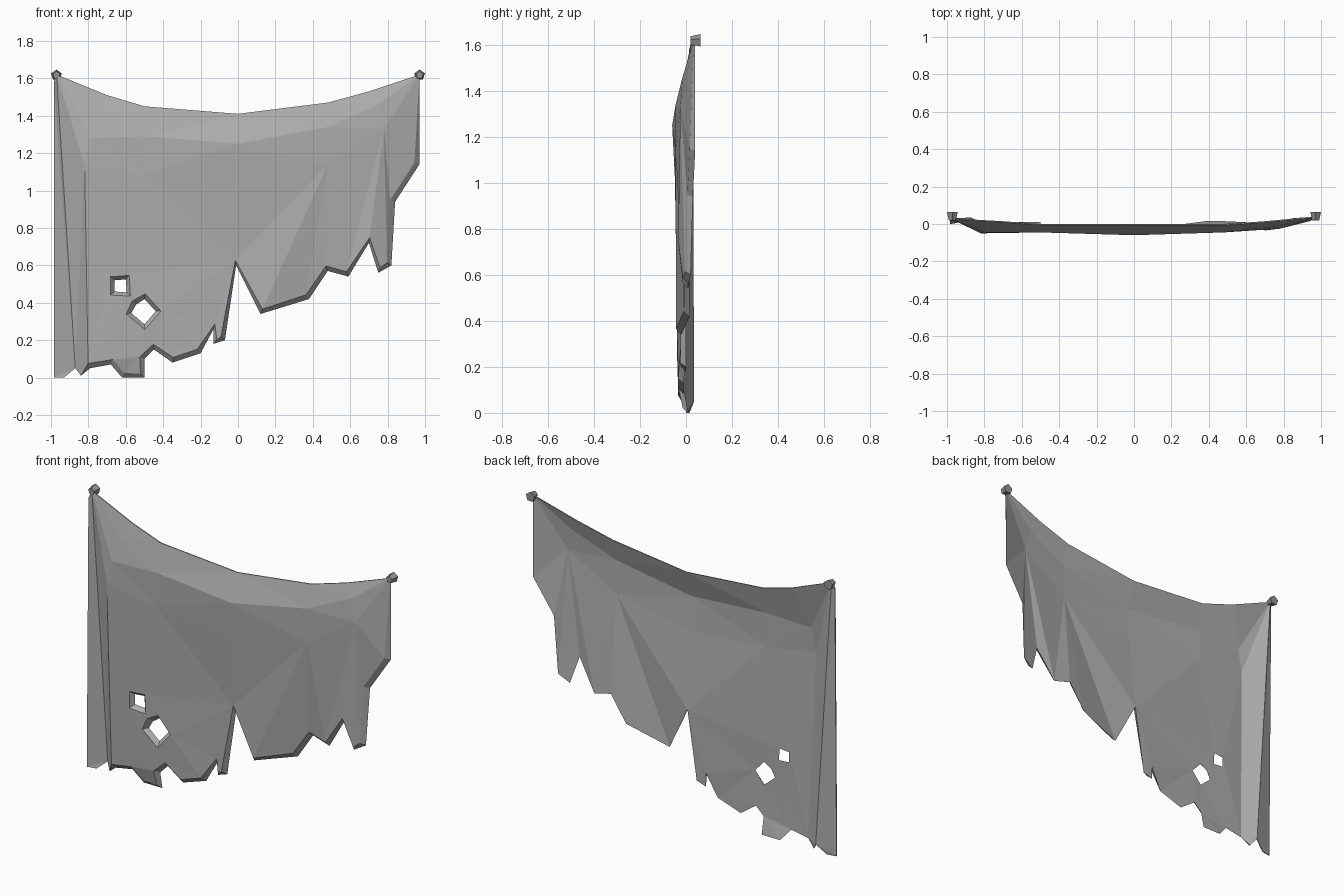
import bpy
import bmesh
import math
from mathutils import Vector
from mathutils.geometry import delaunay_2d_cdt

cube = bpy.data.objects.get("Cube")
if cube:
    bpy.data.objects.remove(cube, do_unlink=True)


def make_material(name, colour):
    material = bpy.data.materials.new(name)
    material.use_nodes = True
    material.diffuse_color = colour
    material.node_tree.nodes["Principled BSDF"].inputs["Base Color"].default_value = colour
    return material


def make_object(name, bm, material):
    bmesh.ops.recalc_face_normals(bm, faces=bm.faces)
    mesh = bpy.data.meshes.new(name)
    bm.to_mesh(mesh)
    bm.free()
    mesh.materials.append(material)
    item = bpy.data.objects.new(name, mesh)
    bpy.context.scene.collection.objects.link(item)
    return item


def inside(point, loop):
    """Even-odd test of a point against a closed loop."""
    result = False
    for a, b in zip(loop, loop[1:] + loop[:1]):
        if (a[1] > point.y) != (b[1] > point.y):
            if point.x < a[0] + (point.y - a[1]) * (b[0] - a[0]) / (b[1] - a[1]):
                result = not result
    return result


def inset_direction(loop, i):
    """Unit direction from a rim point into the cloth."""
    here = Vector(loop[i][:2])
    d1 = (here - Vector(loop[i - 1][:2])).normalized()
    d2 = (Vector(loop[(i + 1) % len(loop)][:2]) - here).normalized()
    n = Vector((d1.y + d2.y, -d1.x - d2.x))
    return n.normalized()


grey = make_material("cloth grey", (0.42, 0.42, 0.42, 1))
dark_grey = make_material("pin grey", (0.3, 0.3, 0.3, 1))

# Torn outline, clockwise, as x, z and depth of the back side
outline = [
    (-.97, 1.62, .03), (-.7, 1.51, .015), (-.5, 1.45, 0), (0, 1.41, 0),
    (.48, 1.47, 0), (.7, 1.53, .015), (.97, 1.62, .04),
    (.97, 1.14, .04), (.84, .94, .03), (.82, .6, .02), (.75, .56, .01),
    (.7, .72, -.01), (.59, .54, .01), (.48, .57, .015), (.38, .42, .015),
    (.12, .34, -.02), (-.01, .6, 0), (-.07, .2, 0), (-.13, .18, 0),
    (-.13, .26, 0), (-.2, .13, -.01), (-.35, .08, -.01), (-.45, .15, -.01),
    (-.5, .1, -.01), (-.5, 0, .01), (-.62, 0, .01), (-.68, .07, -.01),
    (-.79, .05, -.01), (-.84, .01, .01), (-.87, .05, .035),
    (-.93, 0, .015), (-.985, 0, .005), (-.985, 1.58, .02),
]
# Two holes, anticlockwise
small_hole = [(-.66, .52, -.015), (-.66, .46, -.015), (-.595, .455, -.015), (-.6, .525, -.015)]
large_hole = [(-.5, .42, -.015), (-.545, .39, -.015), (-.57, .345, -.015),
              (-.5, .285, -.015), (-.44, .355, -.015)]
# Sagging folds below the top edge, as x, z and depth of the front side
folds = [
    (-.76, 1.42, -.015), (-.5, 1.29, -.045), (0, 1.25, -.06), (.48, 1.34, -.045), (.75, 1.46, -.015),
    (-.82, 1.14, -.05), (-.5, 1.09, -.045), (0, 1.05, -.05), (.48, 1.14, -.045), (.78, 1.33, -.025),
    (-.79, 1.28, -.045),
]

# Points of the front and back layers
flat, front, back, edges = [], [], [], []
for loop in (outline, small_hole, large_hole):
    start = len(flat)
    for i, (x, z, y) in enumerate(loop):
        flat.append(Vector((x, z)))
        edges.append((start + i, start + (i + 1) % len(loop)))
        frayed = z < 1.2 and x > -.8
        offset = inset_direction(loop, i) * (.028 if frayed else 0)
        back.append(Vector((x, y, z)))
        front.append(Vector((x + offset.x, y - (.024 if frayed else .006), z + offset.y)))
fold_start = len(flat)
for x, z, y in folds:
    flat.append(Vector((x, z)))
    front.append(Vector((x, y, z)))
    back.append(Vector((x, y + .01, z)))


def nearest(x, z):
    return min(range(len(flat)), key=lambda i: (flat[i] - Vector((x, z))).length)


# Crease lines: two sagging rows, the left pleat and the fans on the right
upper, lower = range(fold_start, fold_start + 5), range(fold_start + 5, fold_start + 10)
for row in (upper, lower):
    edges += list(zip(row, row[1:]))
edges += list(zip(upper[1:4], lower[1:4]))
pin, ridge, fan, small_fan = 0, lower[0], lower[3], lower[4]
edges += [(pin, nearest(-.87, .05)), (pin, ridge), (ridge, nearest(-.79, .05)),
          (pin, upper[0]), (upper[4], nearest(.97, 1.62))]
edges += [(fan, nearest(x, z)) for x, z in ((-.01, .6), (.12, .34), (.38, .42), (.48, .57))]
edges += [(small_fan, nearest(x, z)) for x, z in ((.59, .54), (.7, .72), (.82, .6))]

# Cloth: one triangulation used for both layers, joined along the rims
points, _, faces, origins, _, _ = delaunay_2d_cdt(flat, edges, [], 0, 1e-5)
bm = bmesh.new()
layers = []
for layer in (front, back):
    verts = []
    for point, origin in zip(points, origins):
        if origin:
            verts.append(bm.verts.new(layer[origin[0]]))
        else:
            close = min(range(len(flat)), key=lambda i: (flat[i] - point).length)
            verts.append(bm.verts.new((point.x, layer[close].y, point.y)))
    layers.append(verts)
for face in faces:
    centre = sum((points[i] for i in face), Vector((0, 0))) / len(face)
    if inside(centre, outline) and not inside(centre, small_hole) and not inside(centre, large_hole):
        bm.faces.new([layers[0][i] for i in face])
        bm.faces.new([layers[1][i] for i in reversed(face)])
front_set = {v: i for i, v in enumerate(layers[0])}
rims = [e for e in bm.edges if e.is_boundary and e.verts[0] in front_set]
for edge in rims:
    a, b = (front_set[v] for v in edge.verts)
    bm.faces.new((layers[0][a], layers[0][b], layers[1][b], layers[1][a]))
bmesh.ops.delete(bm, geom=[v for v in bm.verts if not v.link_faces], context="VERTS")
make_object("torn_cloth", bm, grey)

# Pins: five-sided tapered heads at the top corners
for side, name in ((-1, "right_pin"), (1, "left_pin")):
    bm = bmesh.new()
    bmesh.ops.create_cone(bm, cap_ends=True, segments=5, radius1=.03, radius2=.02, depth=.044)
    item = make_object(name, bm, dark_grey)
    item.rotation_euler = (math.pi / 2, 0, 0)
    item.location = (side * .971, .042, 1.617)
